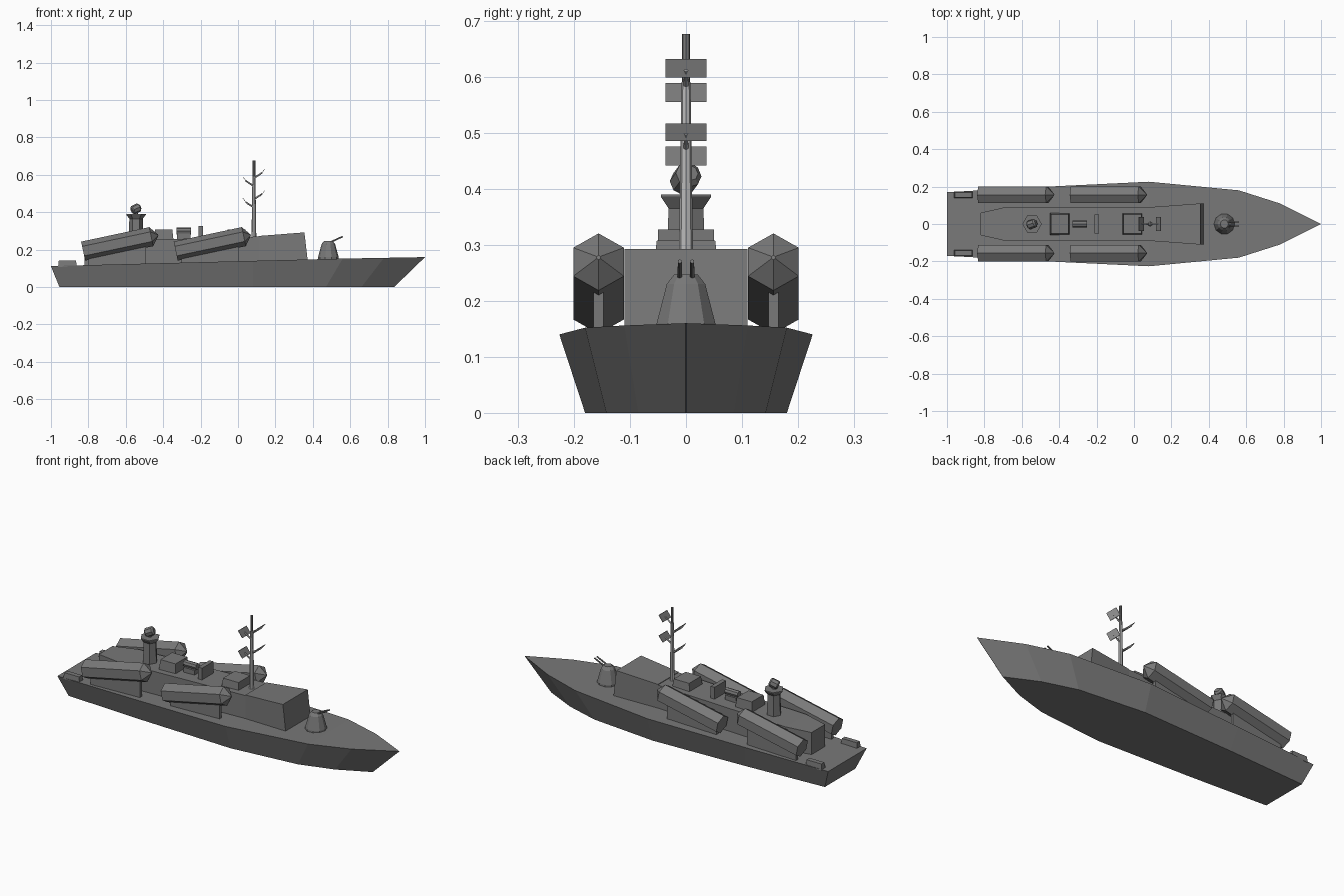
import bpy, bmesh, math
from mathutils import Vector, Matrix

cube = bpy.data.objects.get("Cube")
if cube:
    bpy.data.objects.remove(cube)


def material(name, v):
    m = bpy.data.materials.new(name)
    m.use_nodes = True
    m.diffuse_color = (v, v, v, 1)
    m.node_tree.nodes["Principled BSDF"].inputs["Base Color"].default_value = (v, v, v, 1)
    return m


GREY = material("ship grey", 0.19)
LIGHT = material("light grey", 0.5)


def finish(name, bm, mats=(GREY,)):
    bmesh.ops.recalc_face_normals(bm, faces=bm.faces)
    me = bpy.data.meshes.new(name)
    bm.to_mesh(me)
    bm.free()
    for m in mats:
        me.materials.append(m)
    ob = bpy.data.objects.new(name, me)
    bpy.context.collection.objects.link(ob)
    return ob


def loft(name, rings, mats=(GREY,)):
    """Skin a stack of equal-length rings and cap both ends."""
    bm = bmesh.new()
    rows = [[bm.verts.new(p) for p in r] for r in rings]
    n = len(rows[0])
    for a, b in zip(rows, rows[1:]):
        for i in range(n):
            j = (i + 1) % n
            bm.faces.new((a[i], a[j], b[j], b[i]))
    bm.faces.new(rows[0])
    bm.faces.new(rows[-1])
    bmesh.ops.remove_doubles(bm, verts=bm.verts, dist=1e-5)
    return finish(name, bm, mats)


def box(name, x0, x1, y0, y1, z0, z1, inset=0.0):
    ring = lambda z, d: [(x0 + d, y0 + d, z), (x1 - d, y0 + d, z),
                         (x1 - d, y1 - d, z), (x0 + d, y1 - d, z)]
    return loft(name, [ring(z0, 0), ring(z1, inset)])


def turned(name, origin, direction, profile, sides, mats=(GREY,), spin=0.0):
    """Revolve (distance, radius) pairs around an axis."""
    d = Vector(direction).normalized()
    side = Vector((0, 1, 0))
    if abs(d.y) > 0.9:
        side = Vector((1, 0, 0))
    up = d.cross(side).normalized()
    side = up.cross(d)
    rings = []
    for t, r in profile:
        c = Vector(origin) + d * t
        rings.append([c + (up * math.cos(a) + side * math.sin(a)) * r for a in
                      (spin + 2 * math.pi * i / sides for i in range(sides))])
    return loft(name, rings, mats)


# Hull: (deck x, deck half width, deck z, keel x, keel half width) per station
stations = [(-1.0, .17, .112, -.955, .135), (-.5, .198, .125, -.48, .16),
            (.08, .226, .14, .08, .18), (.56, .18, .152, .47, .142),
            (.78, .11, .156, .66, .085), (1.0, .0005, .16, .835, .0005)]
loft("hull", [[(dx, -dw, dz), (dx, dw, dz), (kx, kw, 0), (kx, -kw, 0)]
              for dx, dw, dz, kx, kw in stations])

# Long rear deckhouse with tapered stern, and the wider bridge in front
loft("rear_deckhouse", [[(x, -w, .1), (x, w, .1), (x, w, z), (x, -w, z)]
                        for x, w, z in ((-.82, .06, .24), (-.68, .092, .247), (.12, .092, .27))])
loft("bridge", [[(x0, -w, .12), (x0, w, .12), (x1, w, z), (x1, -w, z)]
                for x0, x1, w, z in ((.11, .11, .092, .273), (.375, .355, .11, .292))])

# Roof equipment
box("rear_roof_block", -.45, -.345, -.058, .058, .25, .308, .006)
box("front_roof_block", -.062, .045, -.058, .058, .26, .308, .006)
box("roof_screen", -.212, -.188, -.05, .05, .26, .327)
box("roof_locker", -.325, -.255, -.02, .02, .25, .285)
turned("roof_drum", (-.33, 0, .3), (1, 0, 0), [(0, .018), (.08, .018)], 8)

# Sensor tower with flared hexagonal top and tilted drum
turned("sensor_tower", (-.545, 0, .24), (0, 0, 1),
       [(0, .04), (.125, .036), (.146, .052), (.15, .052)], 6)
turned("tower_neck", (-.545, 0, .385), (0, 0, 1), [(0, .01), (.03, .01)], 6)
turned("tower_drum", (-.567, -.008, .408), (.85, .3, .4),
       [(0, .018), (.006, .024), (.042, .024), (.05, .015)], 8)

# Missile tubes on pylons, and stern rails, mirrored on both sides
tilt = math.radians(12)
for side, label in ((1, "left"), (-1, "right")):
    y = .156 * side
    for x, place in ((-.828, "rear"), (-.333, "front")):
        turned(f"{place}_{label}_missile_tube", (x, y, .192), (math.cos(tilt), 0, math.sin(tilt)),
               [(0, .052), (.372, .052), (.41, .004)], 6)
        z = lambda d: .18 + d * math.tan(tilt)
        loft(f"{place}_{label}_pylon",
             [[(x + d, y - .009, .1), (x + d, y + .009, .1),
               (x + d, y + .009, z(d)), (x + d, y - .009, z(d))] for d in (.03, .335)])
    box(f"{label}_stern_rail", -.962, -.862, y - .017, y + .017, .108, .142, .004)

# Gun turret with twin barrels
turned("gun_turret", (.483, 0, .14), (0, 0, 1),
       [(0, .056), (.02, .055), (.09, .036), (.107, .022)], 10)
for s in (-1, 1):
    turned("left_barrel" if s > 0 else "right_barrel", (.48, .011 * s, .233),
           (.9, 0, .42), [(0, .005), (.088, .004)], 6)

# Mast: light lower pole, grey top pole
MX = .085
turned("lower_mast", (MX, 0, .26), (0, 0, 1), [(0, .013), (.33, .008)], 8, (LIGHT,))
turned("upper_mast", (MX, 0, .58), (0, 0, 1), [(0, .0075), (.096, .0075)], 8)

# Tilted antenna panels on short arms, light undersides
for i, (s, z0, z1) in enumerate(((-1, .441, .475), (1, .485, .516),
                                 (-1, .555, .589), (1, .598, .631))):
    xi, xo, t = MX + s * .032, MX + s * .06, .003
    panel = loft(f"antenna_panel_{i + 1}",
                 [[(xi, y, z0), (xi + s * t, y, z0), (xo, y, z1), (xo - s * t, y, z1)]
                  for y in (-.037, .037)], (GREY, LIGHT))
    for p in panel.data.polygons:
        p.material_index = 0 if p.normal.z > .05 else 1
    turned(f"antenna_arm_{i + 1}", (MX, 0, z0 - .016), (s * .045, 0, .03),
           [(0, .005), (.054, .004)], 6, (LIGHT,))
